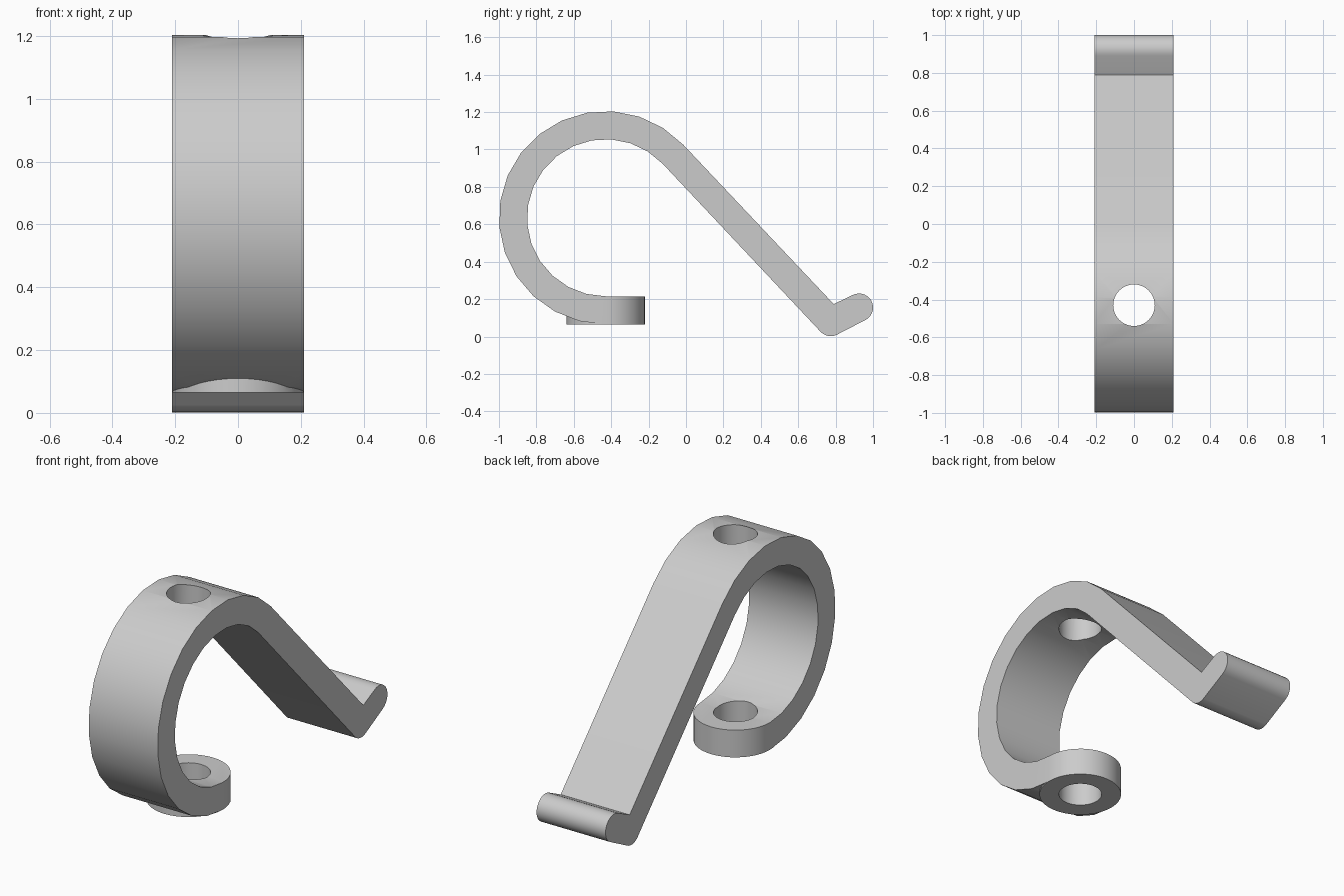
import bpy, bmesh
from math import cos, sin, radians

cube = bpy.data.objects.get("Cube")
if cube:
    bpy.data.objects.remove(cube, do_unlink=True)

grey = bpy.data.materials.new("plain grey")
grey.use_nodes = True
grey.diffuse_color = (0.6, 0.6, 0.6, 1)
grey.node_tree.nodes["Principled BSDF"].inputs["Base Color"].default_value = (0.6, 0.6, 0.6, 1)

HALF_WIDTH = 0.21
THICK = 0.15
RING = (-0.43, 0.635)      # ring centre (y, z)
OUTER = 0.57
JOINT = (0.774, 0.077)     # bend between arm and hook
NOTCH = (0.79, 0.173)
TIP = (0.925, 0.155)       # centre of the rounded hook end
ARM, HOOK = 43.35, 27.6    # arm normal and hook direction, degrees


def arc(centre, radius, start, end, steps):
    angles = [radians(start + (end - start) * i / steps) for i in range(steps + 1)]
    return [(centre[0] + radius * cos(a), centre[1] + radius * sin(a)) for a in angles]


def finish(name, bm):
    bmesh.ops.recalc_face_normals(bm, faces=bm.faces)
    mesh = bpy.data.meshes.new(name)
    bm.to_mesh(mesh)
    bm.free()
    mesh.materials.append(grey)
    obj = bpy.data.objects.new(name, mesh)
    bpy.context.collection.objects.link(obj)
    return obj


def cylinder(name, radius, low, high):
    bm = bmesh.new()
    verts = [bm.verts.new((x, y, low)) for x, y in arc((0, RING[0]), radius, 0, 360, 40)[:-1]]
    face = bm.faces.new(verts)
    top = bmesh.ops.extrude_face_region(bm, geom=[face])["geom"]
    bmesh.ops.translate(bm, vec=(0, 0, high - low),
                        verts=[g for g in top if isinstance(g, bmesh.types.BMVert)])
    return finish(name, bm)


def combine(target, tool, operation):
    mod = target.modifiers.new(operation, "BOOLEAN")
    mod.operation = operation
    mod.solver = "EXACT"
    mod.object = tool
    tool.hide_render = True
    bpy.ops.object.modifier_apply(modifier=mod.name)
    bpy.data.objects.remove(tool, do_unlink=True)


# Bent strip: ring, straight arm and rounded hook in one side profile
profile = arc(RING, OUTER, 270, ARM, 16)
profile.append(NOTCH)
profile += arc(TIP, THICK / 2, HOOK + 90, HOOK - 90, 14)
profile += arc(JOINT, THICK / 2, HOOK - 90, ARM - 180, 8)
profile += arc(RING, OUTER - THICK, ARM, 270, 16)

bm = bmesh.new()
side = bm.faces.new([bm.verts.new((-HALF_WIDTH, y, z)) for y, z in profile])
far = bmesh.ops.extrude_face_region(bm, geom=[side])["geom"]
bmesh.ops.translate(bm, vec=(2 * HALF_WIDTH, 0, 0),
                    verts=[g for g in far if isinstance(g, bmesh.types.BMVert)])
strip = finish("bent_strip_clip", bm)
bpy.context.view_layer.objects.active = strip
strip.select_set(True)

# Round foot at the end of the ring, then one hole through foot and crown
base = RING[1] - OUTER
combine(strip, cylinder("round_foot", HALF_WIDTH, base, base + THICK), "UNION")
combine(strip, cylinder("hole_cutter", 0.11, -0.2, 1.5), "DIFFERENCE")

bpy.ops.object.shade_smooth_by_angle(angle=radians(30))
